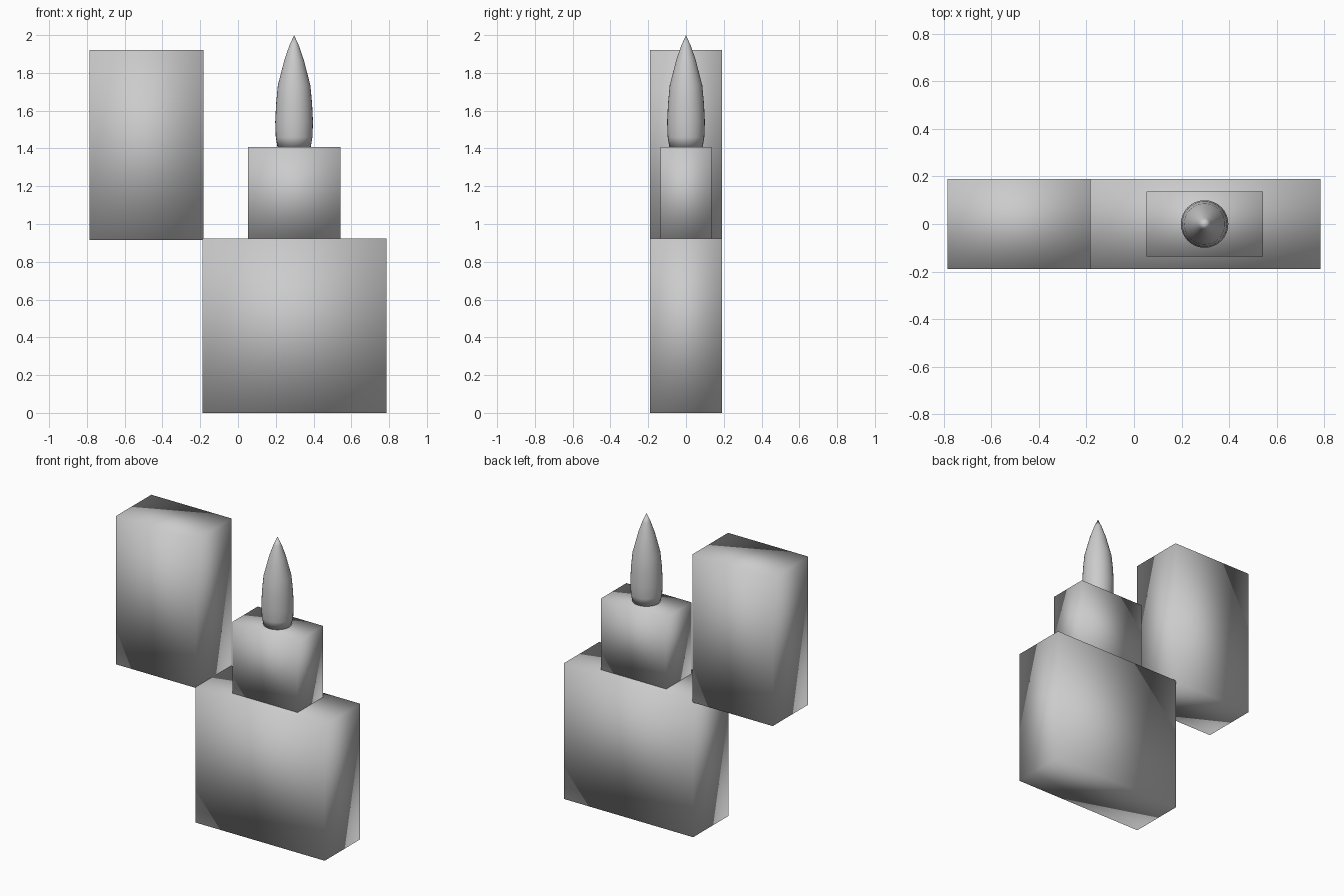
import bpy, bmesh, math

if "Cube" in bpy.data.objects:
    bpy.data.objects.remove(bpy.data.objects["Cube"])


def finish(name, bm):
    bmesh.ops.recalc_face_normals(bm, faces=bm.faces)
    for f in bm.faces:
        f.smooth = True
    mesh = bpy.data.meshes.new(name)
    bm.to_mesh(mesh)
    bm.free()
    obj = bpy.data.objects.new(name, mesh)
    bpy.context.collection.objects.link(obj)
    return obj


def box(name, x0, x1, half_y, z0, z1):
    bm = bmesh.new()
    bmesh.ops.create_cube(bm, size=1)
    for v in bm.verts:
        v.co.x = x1 if v.co.x > 0 else x0
        v.co.y = half_y if v.co.y > 0 else -half_y
        v.co.z = z1 if v.co.z > 0 else z0
    return finish(name, bm)


def lathe(name, cx, profile, sides=32):
    bm = bmesh.new()
    rings = [[bm.verts.new((cx + r * math.cos(2 * math.pi * i / sides),
                            r * math.sin(2 * math.pi * i / sides), z))
              for i in range(sides)] for r, z in profile[:-1]]
    tip = bm.verts.new((cx, 0, profile[-1][1]))
    bm.faces.new(rings[0])
    for i in range(sides):
        j = (i + 1) % sides
        for a, b in zip(rings, rings[1:]):
            bm.faces.new((a[i], a[j], b[j], b[i]))
        bm.faces.new((rings[-1][i], rings[-1][j], tip))
    return finish(name, bm)


# Case body, open lid standing beside it, and the wind guard
box("case_body", -0.187, 0.785, 0.19, 0.0, 0.922)
box("open_lid", -0.785, -0.183, 0.19, 0.915, 1.922)
box("wind_guard", 0.053, 0.543, 0.136, 0.922, 1.407)

# Flame
lathe("flame", 0.297, [(0.088, 1.407), (0.097, 1.46), (0.1, 1.54),
                       (0.095, 1.64), (0.086, 1.735), (0.051, 1.87),
                       (0.025, 1.945), (0.0, 2.0)])
